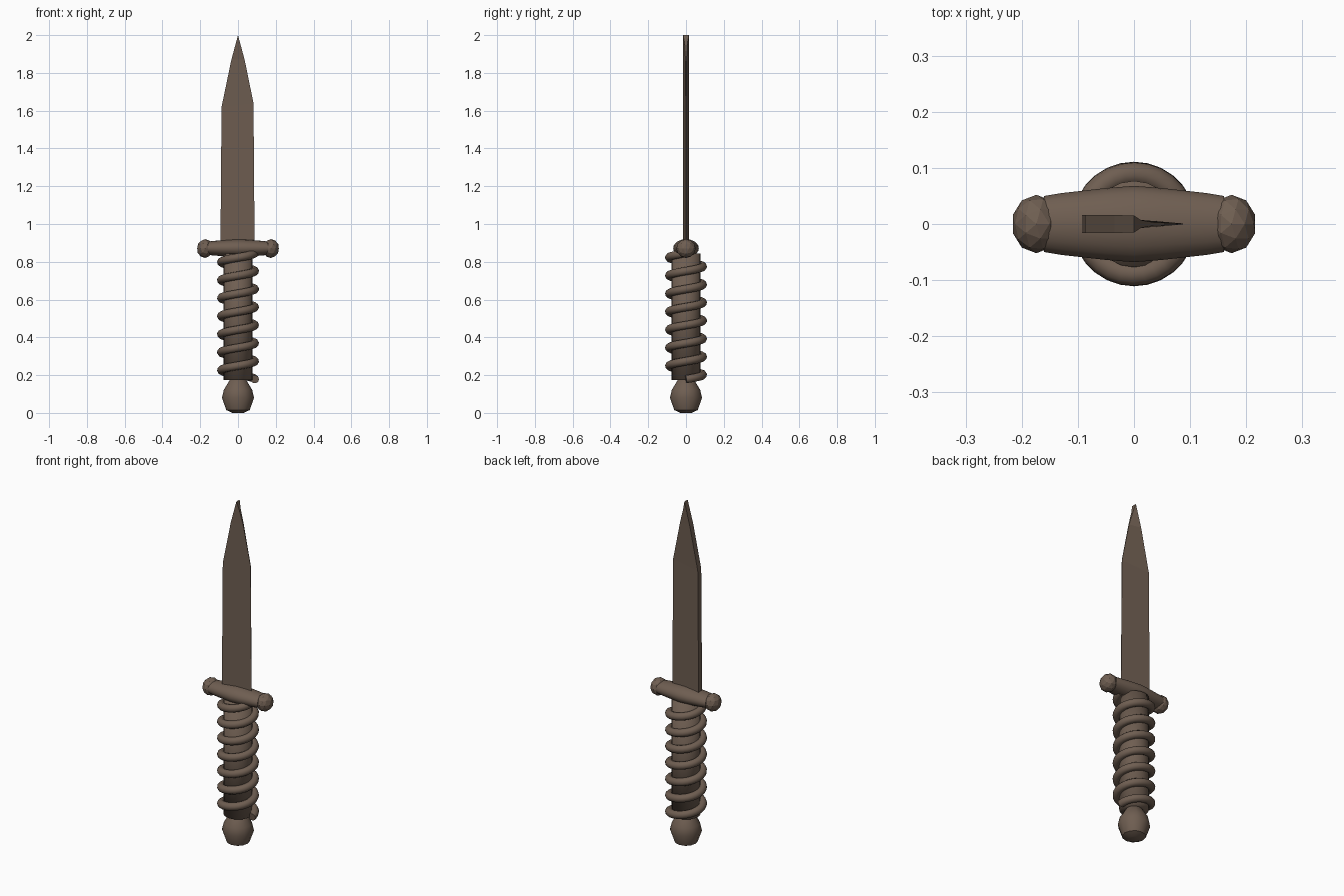
import bpy, bmesh, math
from mathutils import Matrix, Vector

cube = bpy.data.objects.get("Cube")
if cube:
    bpy.data.objects.remove(cube, do_unlink=True)

# One material for the whole dagger
brown = bpy.data.materials.new("dark_brown")
brown.use_nodes = True
COLOUR = (0.158, 0.112, 0.083, 1)
brown.diffuse_color = COLOUR
brown.node_tree.nodes["Principled BSDF"].inputs["Base Color"].default_value = COLOUR


def finish(name, bm, smooth_angle=None):
    """Turn a bmesh into a named object; the angle sets which edges stay sharp."""
    bmesh.ops.recalc_face_normals(bm, faces=bm.faces)
    mesh = bpy.data.meshes.new(name)
    bm.to_mesh(mesh)
    bm.free()
    mesh.materials.append(brown)
    obj = bpy.data.objects.new(name, mesh)
    bpy.context.collection.objects.link(obj)
    if smooth_angle:
        bpy.ops.object.select_all(action='DESELECT')
        obj.select_set(True)
        bpy.context.view_layer.objects.active = obj
        bpy.ops.object.shade_smooth_by_angle(angle=math.radians(smooth_angle))
    return obj


def lathe(profile, sides, matrix=Matrix()):
    """Capped solid of revolution about z from (radius, height) pairs."""
    bm = bmesh.new()
    rings = []
    for r, h in profile:
        angles = [math.tau * i / sides for i in range(sides)]
        rings.append([bm.verts.new((r * math.cos(a), r * math.sin(a), h)) for a in angles])
    for low, high in zip(rings, rings[1:]):
        for i in range(sides):
            j = (i + 1) % sides
            bm.faces.new((low[i], low[j], high[j], high[i]))
    bm.faces.new(rings[0][::-1])
    bm.faces.new(rings[-1])
    bmesh.ops.transform(bm, matrix=matrix, verts=bm.verts)
    return bm


# Blade: thick spine on -x, wedge down to a thin edge on +x, thick at the tip
outline = [(-0.093, 0.87, 0.016), (-0.087, 1.62, 0.016), (-0.035, 1.87, 0.016),
           (0, 2, 0.015), (0.012, 1.955, 0.007), (0.035, 1.87, 0.003),
           (0.082, 1.64, 0.001), (0.088, 0.87, 0.001)]
bm = bmesh.new()
front, back = [[bm.verts.new((x, s * t, z)) for x, z, t in outline] for s in (-1, 1)]
count = len(outline)
for i in range(count):
    j = (i + 1) % count
    bm.faces.new((front[i], front[j], back[j], back[i]))
# Faces run across the blade from spine to edge
for side in (front, back):
    spine_low, spine_high, spine_tip, tip, edge_tip, edge_mid, edge_high, edge_low = side
    bm.faces.new((spine_low, spine_high, edge_high, edge_low))
    bm.faces.new((spine_high, spine_tip, edge_mid, edge_high))
    bm.faces.new((spine_tip, tip, edge_tip, edge_mid))
finish("blade", bm)

# Crossguard: barrel along x, flatter in height than in depth
along_x = (Matrix.Translation((0, 0, 0.872)) @ Matrix.Diagonal((1, 1, 0.7, 1))
           @ Matrix.Rotation(math.pi / 2, 4, 'Y'))
barrel = [(0.05, -0.16), (0.055, -0.13), (0.064, -0.05), (0.068, 0),
          (0.064, 0.05), (0.055, 0.13), (0.05, 0.16)]
finish("crossguard", lathe(barrel, 20, along_x), 40)

# Faceted balls at the guard ends
for name, side in (("left_guard_ball", 1), ("right_guard_ball", -1)):
    bm = bmesh.new()
    bmesh.ops.create_icosphere(bm, subdivisions=2, radius=0.052)
    bmesh.ops.scale(bm, vec=(0.85, 1, 0.96), verts=bm.verts)
    bmesh.ops.translate(bm, vec=(side * 0.174, 0, 0.87), verts=bm.verts)
    finish(name, bm, 15)

# Grip core, softly shaded over its rims
finish("grip", lathe([(0.077, 0.175), (0.077, 0.845)], 20), 120)

# Wrap: round cord in a seven-turn helix
TURNS, STEPS, PITCH = 7, 28, 0.0955
curve = bpy.data.curves.new("grip_wrap", 'CURVE')
curve.dimensions = '3D'
curve.bevel_depth = 0.022
curve.bevel_resolution = 3
curve.use_fill_caps = True
spline = curve.splines.new('POLY')
spline.points.add(TURNS * STEPS)
for i, point in enumerate(spline.points):
    a = math.tau * i / STEPS
    point.co = (0.089 * math.cos(a), 0.089 * math.sin(a), 0.178 + PITCH * i / STEPS, 1)
helper = bpy.data.objects.new("wrap_path", curve)
bpy.context.collection.objects.link(helper)
bpy.context.view_layer.update()
bm = bmesh.new()
bm.from_mesh(helper.to_mesh())
helper.to_mesh_clear()
bpy.data.objects.remove(helper, do_unlink=True)
finish("grip_wrap", bm, 60)

# Pommel: low-sided rounded knob
knob = [(0.03, 0), (0.062, 0.015), (0.085, 0.08), (0.075, 0.122), (0.045, 0.172), (0.035, 0.18)]
finish("pommel", lathe(knob, 12), 35)
